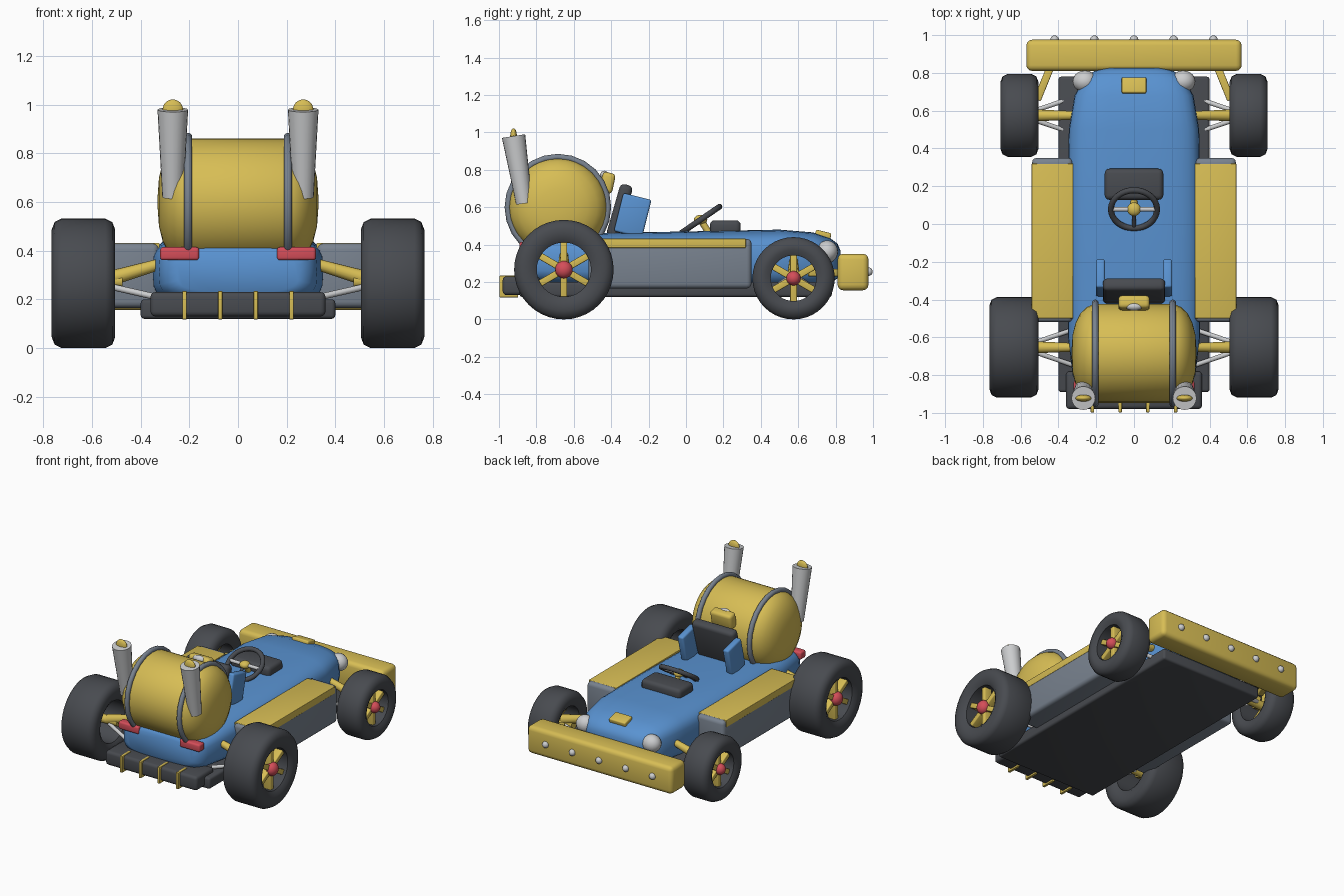
import bpy, bmesh, math
from mathutils import Vector, Matrix

old = bpy.data.objects.get("Cube")
if old:
    bpy.data.objects.remove(old, do_unlink=True)


def material(name, rgb):
    m = bpy.data.materials.new(name)
    m.use_nodes = True
    m.diffuse_color = (*rgb, 1)
    m.node_tree.nodes["Principled BSDF"].inputs["Base Color"].default_value = (*rgb, 1)
    return m


BLUE = material("blue paint", (0.1, 0.29, 0.64))
YELLOW = material("yellow paint", (0.68, 0.51, 0.09))
DARK = material("dark rubber", (0.065, 0.07, 0.08))
GRAY = material("gray metal", (0.19, 0.225, 0.275))
SILVER = material("silver metal", (0.6, 0.61, 0.62))
RED = material("red plastic", (0.66, 0.075, 0.1))


def finish(name, bm, mat, angle=40):
    bmesh.ops.recalc_face_normals(bm, faces=bm.faces)
    me = bpy.data.meshes.new(name)
    bm.to_mesh(me)
    bm.free()
    me.materials.append(mat)
    ob = bpy.data.objects.new(name, me)
    bpy.context.collection.objects.link(ob)
    bpy.ops.object.select_all(action="DESELECT")
    ob.select_set(True)
    bpy.context.view_layer.objects.active = ob
    bpy.ops.object.shade_smooth_by_angle(angle=math.radians(angle))
    return ob


def box(name, mat, center, size, bevel=0.015, tilt=0, turn=0):
    bm = bmesh.new()
    bmesh.ops.create_cube(bm, size=1)
    bmesh.ops.scale(bm, vec=size, verts=bm.verts)
    if bevel:
        bmesh.ops.bevel(bm, geom=bm.edges[:], offset=bevel, segments=3, profile=0.5, affect="EDGES")
    spin = Matrix.Rotation(math.radians(turn), 4, "Z") @ Matrix.Rotation(math.radians(tilt), 4, "X")
    bm.transform(Matrix.Translation(center) @ spin)
    return finish(name, bm, mat)


def rod(name, mat, a, b, r1, r2=None, sides=16):
    a, b = Vector(a), Vector(b)
    bm = bmesh.new()
    bmesh.ops.create_cone(bm, cap_ends=True, segments=sides, radius1=r1,
                          radius2=r2 or r1, depth=(b - a).length)
    bm.transform(Matrix.Translation((a + b) / 2) @ (b - a).to_track_quat("Z", "Y").to_matrix().to_4x4())
    return finish(name, bm, mat)


def ball(name, mat, center, radii):
    bm = bmesh.new()
    bmesh.ops.create_uvsphere(bm, u_segments=20, v_segments=12, radius=1)
    bm.transform(Matrix.Translation(center) @ Matrix.Diagonal((*radii, 1)))
    return finish(name, bm, mat)


def loft(name, mat, rings, closed=False):
    """Skin closed rings of points; join the last to the first or cap both."""
    bm = bmesh.new()
    rows = [[bm.verts.new(p) for p in ring] for ring in rings]
    pairs = list(zip(rows, rows[1:]))
    if closed:
        pairs.append((rows[-1], rows[0]))
    else:
        bm.faces.new(rows[0])
        bm.faces.new(rows[-1])
    n = len(rows[0])
    for r, q in pairs:
        for i in range(n):
            j = (i + 1) % n
            bm.faces.new((r[i], r[j], q[j], q[i]))
    return finish(name, bm, mat, 50)


def x_circle(x, r, y, z, n):
    return [(x, y + r * math.cos(2 * math.pi * i / n), z + r * math.sin(2 * math.pi * i / n))
            for i in range(n)]


def hoop(name, mat, center, big, small, frame, n=32, m=10):
    """Round ring about the z axis of the given rotation."""
    turn = Matrix.Translation(center) @ frame
    rings = []
    for i in range(n):
        a = 2 * math.pi * i / n
        rings.append([turn @ Vector(((big + small * math.cos(b)) * math.cos(a),
                                     (big + small * math.cos(b)) * math.sin(a), small * math.sin(b)))
                      for b in (2 * math.pi * k / m for k in range(m))])
    return loft(name, mat, rings, True)


# Body shell: rounded sections along y (y, half width, bottom, top)
sections = [(-0.88, 0.25, 0.23, 0.39), (-0.86, 0.295, 0.205, 0.42), (-0.8, 0.325, 0.185, 0.44),
            (-0.6, 0.35, 0.17, 0.46), (0, 0.355, 0.16, 0.47), (0.5, 0.345, 0.16, 0.48),
            (0.68, 0.315, 0.17, 0.465), (0.77, 0.265, 0.19, 0.435), (0.81, 0.21, 0.22, 0.405),
            (0.825, 0.14, 0.25, 0.37)]


def body_ring(y, w, low, high, n=32):
    def power(v):
        return math.copysign(abs(v) ** 0.55, v)
    angles = [2 * math.pi * i / n for i in range(n)]
    return [(w * power(math.cos(a)), y, (low + high) / 2 + (high - low) / 2 * power(math.sin(a)))
            for a in angles]


loft("body_shell", BLUE, [body_ring(*s) for s in sections])
box("floor_pan", DARK, (0, -0.055, 0.16), (0.8, 1.67, 0.08))

# Bumpers
box("front_bumper", YELLOW, (0, 0.893, 0.253), (1.14, 0.165, 0.195), 0.03)
for i in range(5):
    ball("front_bumper_stud", SILVER, (0.21 * (i - 2), 0.975, 0.255), (0.023, 0.023, 0.023))
box("rear_bumper", DARK, (0, -0.88, 0.18), (0.72, 0.2, 0.1), 0.02)
for x in (-0.22, -0.073, 0.073, 0.22):
    box("rear_bumper_clip", YELLOW, (x, -0.947, 0.176), (0.018, 0.1, 0.116), 0.003)

# Fuel tank: domed barrel lying across the car
dome = [(0.21, 0.262), (0.25, 0.245), (0.285, 0.21), (0.31, 0.16), (0.325, 0.1), (0.33, 0.03)]
tank = [(-x, r) for x, r in reversed(dome)] + dome
loft("fuel_tank", YELLOW, [x_circle(x, r, -0.685, 0.6, 32) for x, r in tank])
box("tank_cap", YELLOW, (0, -0.42, 0.73), (0.165, 0.07, 0.11), 0.02, -12)
ball("tank_cap_button", SILVER, (0, -0.437, 0.77), (0.045, 0.022, 0.025))

# Seat, dashboard and steering
box("seat_back", DARK, (0, -0.355, 0.58), (0.33, 0.07, 0.29), 0.025, -16)
box("dashboard", DARK, (0, 0.21, 0.49), (0.31, 0.165, 0.08), 0.025)
box("nose_badge", YELLOW, (0, 0.733, 0.453), (0.13, 0.085, 0.035), 0.008, -14)
wheel_center = Vector((0, 0.078, 0.533))
tilt = Matrix.Rotation(math.radians(34.5), 4, "X")
hoop("steering_wheel_rim", DARK, wheel_center, 0.122, 0.016, tilt)
rod("steering_column", YELLOW, wheel_center, (0, 0.13, 0.45), 0.018)
rod("steering_crossbar", SILVER, wheel_center - Vector((0.12, 0, 0)), wheel_center + Vector((0.12, 0, 0)), 0.012)
rod("steering_upright", DARK, wheel_center, wheel_center + tilt @ Vector((0, -0.12, 0)), 0.01)
ball("steering_hub", YELLOW, wheel_center, (0.036, 0.036, 0.026))


def wheel(name, s, y, r, inner, x0, x1):
    """Open tyre with six spokes and an outer hub cap."""
    h, mid = (x1 - x0) / 2, (x0 + x1) / 2
    half = [(0.85 * h, inner), (h, inner + 0.03), (h, r - 0.045), (h - 0.012, r - 0.014), (h - 0.04, r)]
    profile = half + [(-x, q) for x, q in reversed(half)]
    rings = []
    for i in range(40):
        a = 2 * math.pi * i / 40
        rings.append([(s * (mid + x), y + q * math.cos(a), r + q * math.sin(a)) for x, q in profile])
    loft(name + "_tyre", DARK, rings, True)
    for k in range(3):
        box(name + "_spokes", YELLOW, (s * (x1 - 0.07), y, r), (0.06, 0.036, 2 * inner + 0.02), 0.006, 60 * k)
    hub = 0.175 * r
    ball(name + "_hub", RED, (s * (x1 - 0.04), y, r), (0.04, hub, hub))
    rod(name + "_axle", YELLOW, (s * (x1 - 0.06), y, r), (s * (x0 - 0.03), y, r + 0.01), 0.03)


# Parts repeated on both sides
for s, side in ((1, "left"), (-1, "right")):
    wheel("rear_" + side, s, -0.653, 0.266, 0.145, 0.505, 0.766)
    wheel("front_" + side, s, 0.575, 0.22, 0.122, 0.505, 0.708)

    # Suspension arms
    for y, z, end in ((-0.653, 0.266, "rear"), (0.575, 0.235, "front")):
        rod(end + "_arm_" + side, YELLOW, (s * 0.3, y, z + 0.085), (s * 0.56, y, z + 0.01), 0.022, 0.033)
        for d in (-1, 1):
            rod(end + "_strut_" + side, SILVER, (s * 0.32, y + d * 0.095, z - 0.06),
                (s * 0.54, y + d * 0.02, z - 0.01), 0.013, sides=10)

    # Side pod with painted lid
    box("side_pod_" + side, GRAY, (s * 0.432, -0.085, 0.298), (0.215, 0.87, 0.265), 0.025)
    box("side_pod_lid_" + side, YELLOW, (s * 0.432, -0.09, 0.407), (0.219, 0.82, 0.05), 0.004)

    # Lights, bumper brackets and seat sides
    ball("headlight_" + side, SILVER, (s * 0.26, 0.755, 0.362), (0.065, 0.058, 0.06))
    box("tail_light_" + side, RED, (s * 0.24, -0.86, 0.388), (0.16, 0.06, 0.054), 0.012)
    box("bumper_bracket_" + side, YELLOW, (s * 0.475, 0.75, 0.25), (0.04, 0.2, 0.04), 0.006, 0, s * 22)
    box("seat_side_" + side, BLUE, (s * 0.178, -0.285, 0.555), (0.048, 0.155, 0.21), 0.012, -14)

    # Tank strap and exhaust stack
    hoop("tank_strap_" + side, GRAY, (s * 0.205, -0.685, 0.6), 0.268, 0.017,
         Matrix.Rotation(math.pi / 2, 4, "Y"), 24)
    rod("exhaust_" + side, SILVER, (s * 0.268, -0.865, 0.62), (s * 0.268, -0.922, 0.98), 0.043, 0.063, 20)
    ball("exhaust_cap_" + side, YELLOW, (s * 0.268, -0.922, 0.98), (0.042, 0.018, 0.042))
